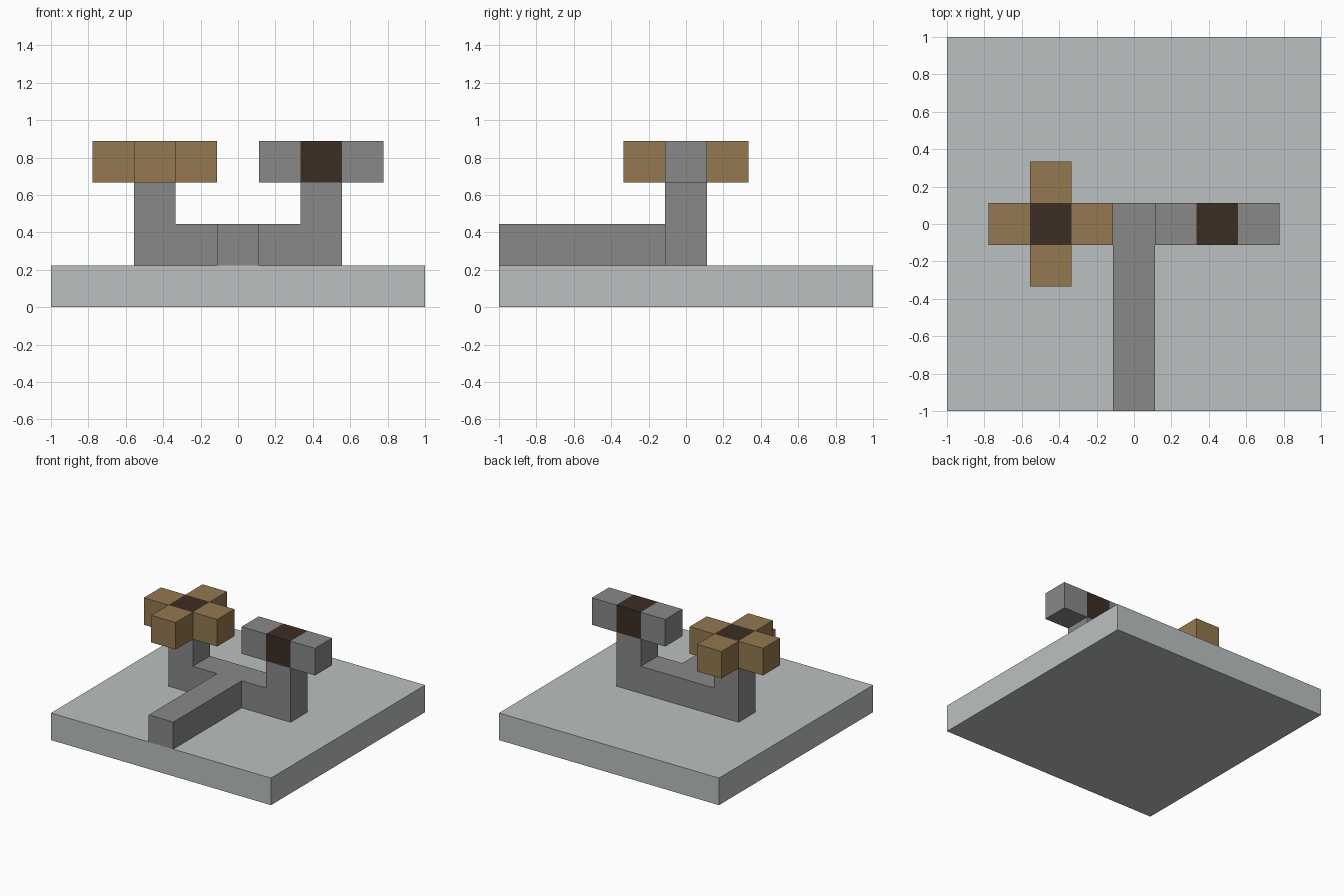
import bpy
import bmesh
from mathutils import Vector

if "Cube" in bpy.data.objects:
    bpy.data.objects.remove(bpy.data.objects["Cube"], do_unlink=True)

U = 2 / 9  # side of one building block


def material(name, srgb):
    colour = [((c / 255 + 0.055) / 1.055) ** 2.4 for c in srgb] + [1]
    mat = bpy.data.materials.new(name)
    mat.use_nodes = True
    mat.diffuse_color = colour
    mat.node_tree.nodes["Principled BSDF"].inputs["Base Color"].default_value = colour
    return mat


PALE = material("pale stone", (188, 192, 192))
GREY = material("mid grey", (137, 137, 137))
TAN = material("tan wood", (147, 121, 80))
DARK = material("dark wood", (60, 45, 36))


def finish(name, bm, mat):
    bmesh.ops.recalc_face_normals(bm, faces=bm.faces)
    mesh = bpy.data.meshes.new(name)
    bm.to_mesh(mesh)
    bm.free()
    mesh.materials.append(mat)
    obj = bpy.data.objects.new(name, mesh)
    bpy.context.collection.objects.link(obj)


def block(name, centre, size, mat):
    """Box with centre and size given in block units."""
    bm = bmesh.new()
    bmesh.ops.create_cube(bm, size=U)
    bmesh.ops.scale(bm, vec=size, verts=bm.verts)
    bmesh.ops.translate(bm, vec=Vector(centre) * U, verts=bm.verts)
    finish(name, bm, mat)


# Square base slab
block("base", (0, 0, 0.5), (9, 9, 1), PALE)

# Stem running along the slab from the front edge to the crossbar
block("stem", (0, -2.5, 1.5), (1, 4, 1), GREY)

# U-shaped fork: crossbar and two uprights as one extruded profile
half = [(2.5, 1), (2.5, 3), (1.5, 3), (1.5, 2)]
profile = half + [(-x, z) for x, z in reversed(half)]
bm = bmesh.new()
face = bm.faces.new([bm.verts.new((x * U, -U / 2, z * U)) for x, z in profile])
extruded = bmesh.ops.extrude_face_region(bm, geom=[face], use_keep_orig=True)
top = [v for v in extruded["geom"] if isinstance(v, bmesh.types.BMVert)]
bmesh.ops.translate(bm, vec=(0, U, 0), verts=top)
finish("fork", bm, GREY)

# Heads: a dark centre block with arms around it
SIDEWAYS = {"left": (1, 0), "right": (-1, 0)}
CROSS = {**SIDEWAYS, "front": (0, -1), "back": (0, 1)}
for head, x, arms, mat in (("right_head", -2, CROSS, TAN), ("left_head", 2, SIDEWAYS, GREY)):
    block(head + "_centre", (x, 0, 3.5), (1, 1, 1), DARK)
    for side, (dx, dy) in arms.items():
        block(f"{head}_{side}_arm", (x + dx, dy, 3.5), (1, 1, 1), mat)
